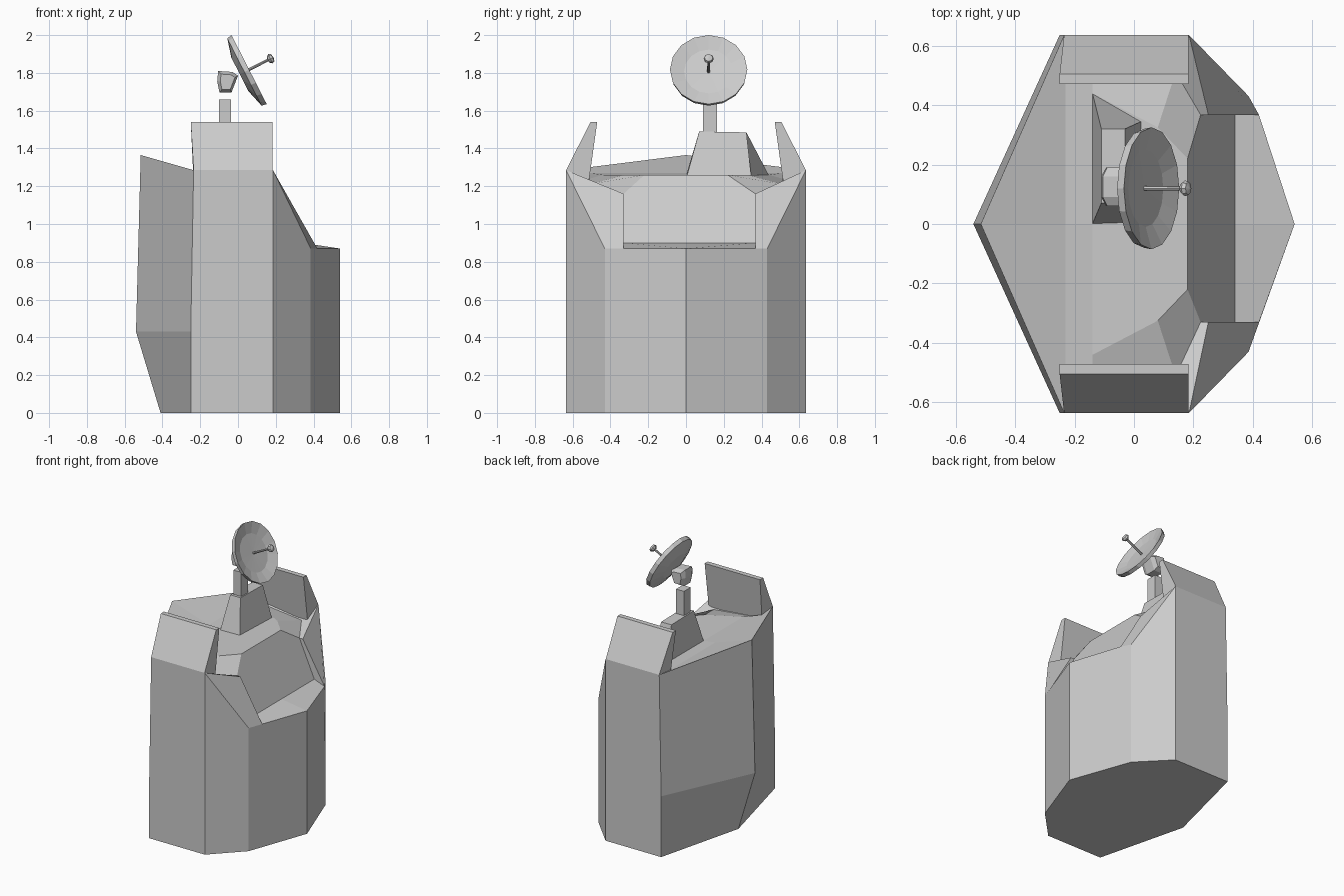
import bpy, bmesh, math
from mathutils import Matrix, Vector

if "Cube" in bpy.data.objects:
    bpy.data.objects.remove(bpy.data.objects["Cube"])

grey = bpy.data.materials.new("plain_grey")
grey.diffuse_color = (0.6, 0.6, 0.6, 1)
grey.use_nodes = True
grey.node_tree.nodes["Principled BSDF"].inputs["Base Color"].default_value = grey.diffuse_color


def finish(name, bm):
    bmesh.ops.remove_doubles(bm, verts=bm.verts, dist=0.0005)
    bmesh.ops.recalc_face_normals(bm, faces=bm.faces)
    me = bpy.data.meshes.new(name)
    bm.to_mesh(me)
    bm.free()
    me.materials.append(grey)
    ob = bpy.data.objects.new(name, me)
    bpy.context.collection.objects.link(ob)
    return ob


def loft(name, lower, upper):
    """Solid between two matching polygons."""
    bm = bmesh.new()
    a = [bm.verts.new(p) for p in lower]
    b = [bm.verts.new(p) for p in upper]
    n = len(a)
    bm.faces.new(a[::-1])
    bm.faces.new(b)
    for i in range(n):
        bm.faces.new((a[i], a[(i + 1) % n], b[(i + 1) % n], b[i]))
    return finish(name, bm)


def lathe(name, profile, sides, matrix):
    """Revolve (radius, height) points round the local z axis."""
    bm = bmesh.new()
    vs = [bm.verts.new((r, 0, z)) for r, z in profile]
    es = [bm.edges.new(e) for e in zip(vs, vs[1:])]
    bmesh.ops.spin(bm, geom=vs + es, cent=(0, 0, 0), axis=(0, 0, 1),
                   angle=math.tau, steps=sides, use_duplicate=False)
    bm.transform(matrix)
    return finish(name, bm)


# Faceted tower body: one half described by points, built for both sides
def half_body(bm, s, inner):
    p = dict(
        T0=(.54, 0, 0), T=(.54, 0, .87),
        B0=(.385, .43 * s, 0), B=(.385, .43 * s, .87),
        A0=(.185, .635 * s, 0), A=(.185, .635 * s, 1.285),
        L0=(-.25, .635 * s, 0), Lk=(-.25, .635 * s, .43), L=(-.235, .635 * s, 1.285),
        R0=(-.41, 0, 0), Rk=(-.54, 0, .43), R=(-.515, 0, 1.365),
        C=(.42, inner, .87), D=(.25, inner, 1.16), E=(.224, inner, 1.16),
        S=(.34, inner, .9), S0=(.34, 0, .9),
        K=(.18, .22 * s, 1.26), K0=(.18, 0, 1.26), M=(.08, .325 * s, 1.26),
        N=(-.14, .44 * s, 1.26), N0=(-.14, 0, 1.26),
        P=(-.23, .51 * s, 1.27), P0=(-.23, 0, 1.27),
        Q=(-.14, .51 * s, 1.24), W=(.14, .51 * s, 1.21))
    v = {k: bm.verts.new(c) for k, c in p.items()}
    faces = ("T0 T C B B0", "B0 B A A0", "A0 A L Lk L0", "L0 Lk Rk R0",   # walls
             "Lk L R Rk", "R0 L0 A0 B0 T0",
             "A B C D", "A D E W", "D C S E",                             # cheek
             "T C S S0", "S0 S E K K0",                                   # shelf, slope
             "K0 K M N N0", "K E W M", "N M W Q",                         # deck
             "P0 P Q N N0", "R L P P0", "L A W Q P")                      # roof
    for f in faces:
        bm.faces.new([v[k] for k in f.split()])


bm = bmesh.new()
half_body(bm, -1, -.33)
half_body(bm, 1, .367)
finish("tower_body", bm)

# Leaning shield plates on the front and back
for name, s in (("front_shield", -1), ("back_shield", 1)):
    prof = ((.635, 1.285), (.505, 1.54), (.47, 1.54), (.515, 1.22))
    loft(name,
         [(-.25 if z > 1.4 else -.235, y * s, z) for y, z in prof],
         [(.183, y * s, z) for y, z in prof])

# Antenna pedestal and post
loft("pedestal",
     [(-.14, 0, 1.255), (.01, .005, 1.255), (.025, .345, 1.255), (-.14, .44, 1.255)],
     [(-.11, .07, 1.49), (-.03, .07, 1.49), (-.03, .32, 1.485), (-.11, .32, 1.485)])
post = [(-.1, .09), (-.038, .09), (-.038, .165), (-.1, .165)]
loft("post", [(x, y, 1.47) for x, y in post], [(x, y, 1.66) for x, y in post])

# Faceted swivel joint behind the dish
joint = [(-.11, 1.755), (-.098, 1.695), (-.035, 1.695), (.0, 1.785),
         (-.03, 1.805), (-.105, 1.81)]
mid = Vector((-.055, 1.755))
rings = []
for y, k in ((.06, .7), (.09, 1), (.16, 1), (.19, .7)):
    rings.append([(mid.x + (x - mid.x) * k, y, mid.y + (z - mid.y) * k) for x, z in joint])
bm = bmesh.new()
vr = [[bm.verts.new(c) for c in r] for r in rings]
for a, b in zip(vr, vr[1:]):
    for i in range(6):
        j = (i + 1) % 6
        bm.faces.new((a[i], a[j], b[j], b[i]))
bm.faces.new(vr[0])
bm.faces.new(vr[-1])
finish("swivel_joint", bm)

# Dish, feed rod and feed knob share one tilted axis
tilt = Matrix.Translation((.05, .12, 1.8128)) @ Matrix.Rotation(math.radians(63), 4, 'Y')
lathe("dish", [(0, -.045), (.1, -.045), (.2, -.018), (.205, .01), (.13, -.012), (0, -.016)],
      16, tilt)
lathe("feed_rod", [(0, -.02), (.008, -.02), (.007, .13), (0, .13)], 8, tilt)
lathe("feed_knob", [(0, .12), (.016, .123), (.027, .136), (.022, .149), (0, .155)], 8, tilt)
